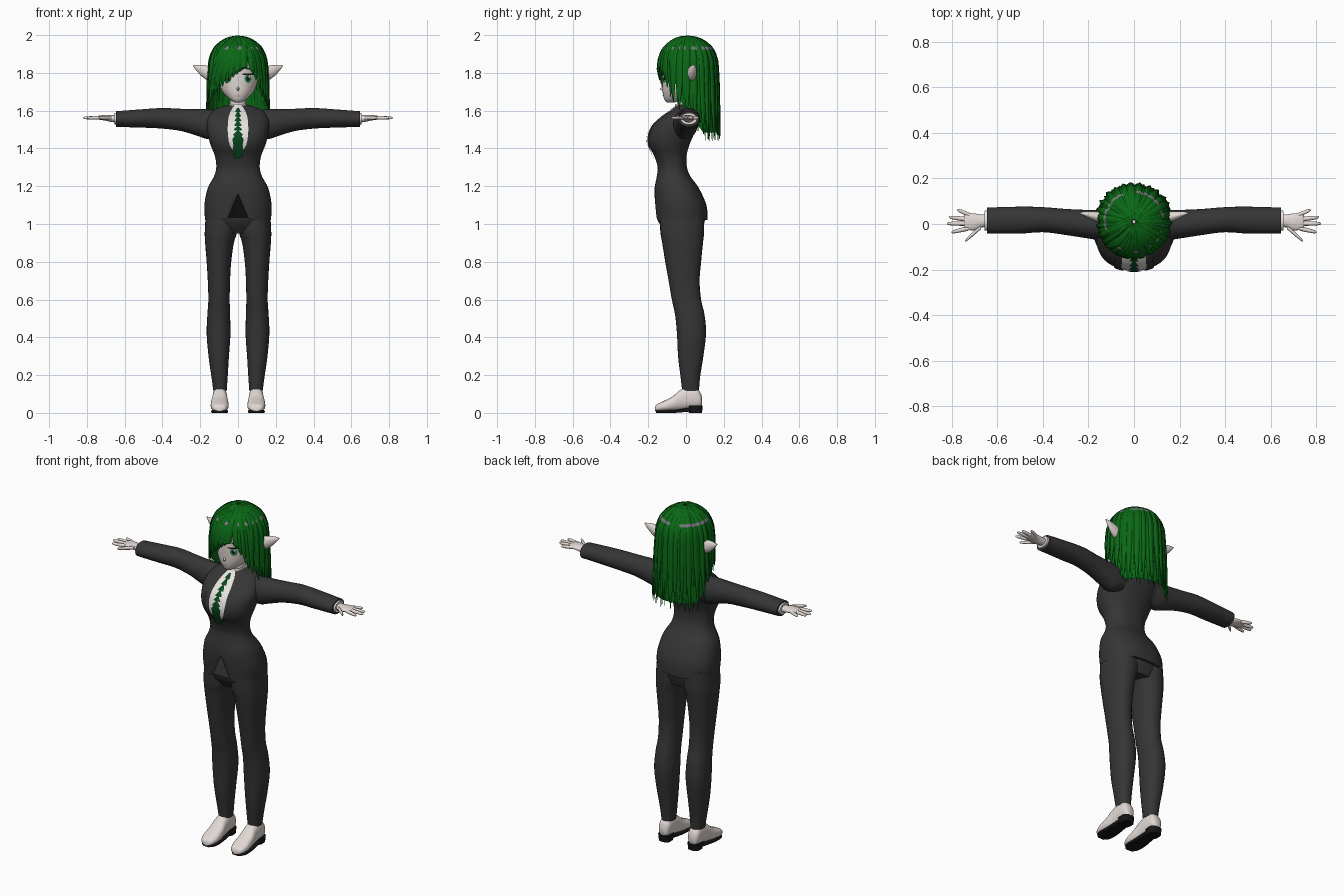
import bpy, bmesh, math, random
from math import sin, cos, pi, radians
from mathutils import Vector

random.seed(4)
if "Cube" in bpy.data.objects:
    bpy.data.objects.remove(bpy.data.objects["Cube"])


def material(name, *rgb):
    m = bpy.data.materials.new(name)
    m.use_nodes = True
    m.diffuse_color = (*rgb, 1)
    node = m.node_tree.nodes["Principled BSDF"]
    node.inputs["Base Color"].default_value = (*rgb, 1)
    node.inputs["Roughness"].default_value = .8
    return m


suit = material("charcoal suit", .036, .036, .037)
skin = material("pale skin", .76, .69, .66)
white = material("white shirt", .8, .77, .74)
green = material("green hair", .003, .14, .008)
shine = material("hair shine", .2, .19, .21)
tie_green = material("dark green tie", .003, .06, .012)
black = material("black", .008, .008, .008)
iris_green = material("iris green", .03, .25, .08)
lip = material("lip", .5, .35, .33)


def finish(name, bm, mats, mirror=False, closed=True):
    if closed:
        bmesh.ops.recalc_face_normals(bm, faces=bm.faces[:])
    me = bpy.data.meshes.new(name)
    bm.to_mesh(me)
    bm.free()
    for m in mats:
        me.materials.append(m)
    me.shade_smooth()
    me.set_sharp_from_angle(angle=radians(50))
    ob = bpy.data.objects.new(name, me)
    bpy.context.collection.objects.link(ob)
    if mirror:
        ob.modifiers.new("mirror", "MIRROR").use_mirror_merge = False
    return ob


def bridge(bm, rings, cap=True, wrap=True):
    """Join rings of points with quads."""
    rings = [[bm.verts.new(p) for p in r] for r in rings]
    n, rows = len(rings[0]), []
    for a, b in zip(rings, rings[1:]):
        rows.append([bm.faces.new((a[i], a[(i + 1) % n], b[(i + 1) % n], b[i]))
                     for i in range(n if wrap else n - 1)])
    if cap:
        bm.faces.new(rings[0][::-1])
        bm.faces.new(rings[-1])
    return rows


def smooth(rows, n=4):
    """Catmull-Rom refinement of a list of number rows."""
    out, last = [], len(rows) - 1
    for i in range(last):
        quad = [rows[min(max(i + d, 0), last)] for d in (-1, 0, 1, 2)]
        for k in range(n):
            t = k / n
            out.append([b + .5 * t * (c - a + t * (2 * a - 5 * b + 4 * c - d + t * (3 * (b - c) + d - a)))
                        for a, b, c, d in zip(*quad)])
    return out + [list(rows[-1])]


def loft(name, rows, mat, axis="z", e=2, seg=28, n=4, mirror=False):
    """Rows are (position, u low, u high, v low, v high) along an axis."""
    rings = []
    for t, u0, u1, v0, v1 in smooth(rows, n):
        ring = []
        for i in range(seg):
            c, s = cos(2 * pi * i / seg), sin(2 * pi * i / seg)
            u = (u0 + u1) / 2 + (u1 - u0) / 2 * math.copysign(abs(c) ** (2 / e), c)
            v = (v0 + v1) / 2 + (v1 - v0) / 2 * math.copysign(abs(s) ** (2 / e), s)
            ring.append({"x": (t, u, v), "y": (u, t, v), "z": (u, v, t)}[axis])
        rings.append(ring)
    bm = bmesh.new()
    bridge(bm, rings)
    return finish(name, bm, [mat], mirror)


def sym(rows):
    return [(z, -w, w, y0, y1) for z, w, y0, y1 in rows]


def front_y(rows, x, z, e):
    rows = smooth(rows)
    for a, b in zip(rows, rows[1:]):
        if a[0] <= z <= b[0]:
            t = (z - a[0]) / (b[0] - a[0])
            _, _, w, y0, y1 = [p + (q - p) * t for p, q in zip(a, b)]
            return (y0 + y1) / 2 - (y1 - y0) / 2 * max(0, 1 - abs(x / w) ** e) ** (1 / e)
    return rows[-1][3]


def plate(name, surface, strip, mat, off, e=2, cols=6, mirror=False):
    """Thin sheet over the front of a lofted surface; strip is (z, x low, x high), top down."""
    bm = bmesh.new()
    grid = []
    for z, x0, x1 in strip:
        xs = [x0 + (x1 - x0) * i / cols for i in range(cols + 1)]
        grid.append([(x, front_y(surface, x, z, e) - off, z) for x in xs])
    bridge(bm, grid[::-1], cap=False, wrap=False)
    return finish(name, bm, [mat], mirror, closed=False)


def disc(x, z, rx, rz, n=10):
    return [(z + rz * cos(pi * i / n), x - rx * sin(pi * i / n), x + rx * sin(pi * i / n)) for i in range(n + 1)]


# Jacket body, with an arched notch in the front hem
torso = sym([(1.02, .174, -.16, .115), (1.1, .178, -.166, .108), (1.19, .16, -.166, .068),
             (1.25, .128, -.155, .025), (1.3, .115, -.15, .005), (1.36, .122, -.168, .003),
             (1.41, .142, -.194, .015), (1.46, .157, -.2, .035), (1.52, .166, -.178, .062),
             (1.57, .158, -.125, .07), (1.605, .125, -.075, .065), (1.63, .055, -.045, .05)])
jacket = loft("jacket", torso, suit, e=2.3, seg=48)
for v in jacket.data.vertices:
    if v.co.y < -.05 and v.co.z < 1.16:
        v.co.z += (1.16 - v.co.z) * max(0, 1 - abs(v.co.x) / .06)
loft("trouser_seat", sym([(.95, .12, -.1, .08), (1.02, .165, -.15, .1), (1.1, .168, -.155, .095),
                          (1.19, .14, -.14, .05)]), suit, e=2.3)

# Sleeves and trouser legs
loft("sleeves", [(.1, -.06, .06, 1.46, 1.6), (.16, -.068, .062, 1.45, 1.608), (.21, -.062, .062, 1.465, 1.608),
                 (.3, -.048, .066, 1.492, 1.61), (.4, -.036, .074, 1.505, 1.614),
                 (.5, -.042, .076, 1.51, 1.608), (.645, -.042, .072, 1.514, 1.597)], suit, "x", mirror=True)
loft("trouser_legs", [(.115, .06, .13, -.02, .068), (.2, .054, .142, -.03, .076), (.3, .048, .156, -.042, .092),
                      (.42, .04, .166, -.048, .106), (.52, .042, .162, -.058, .098), (.6, .044, .157, -.075, .08),
                      (.7, .042, .16, -.092, .072), (.8, .036, .166, -.11, .08), (.9, .022, .174, -.126, .09),
                      (.96, .004, .176, -.136, .096), (1.06, -.005, .17, -.14, .096)], suit, e=2.2, mirror=True)

# Shoes with soles and heels
loft("shoes", [(-.165, .08, .115, .01, .03), (-.155, .063, .132, .008, .045), (-.12, .05, .144, .008, .062),
               (-.07, .051, .143, .01, .088), (-.03, .056, .137, .014, .122), (.01, .058, .134, .02, .138),
               (.05, .06, .132, .025, .135), (.075, .066, .126, .03, .11), (.085, .08, .112, .04, .08)],
     skin, "y", e=2.4, mirror=True)
loft("shoe_soles", [(-.16, .075, .12, 0, .014), (-.13, .054, .141, 0, .014), (-.06, .054, .14, 0, .016),
                    (.03, .062, .13, .008, .03)], black, "y", e=5, mirror=True)
loft("shoe_heels", [(0, .062, .13, .015, .085), (.038, .058, .134, .01, .088)], black, e=3, n=1, mirror=True)

# Shirt cuffs and hands
loft("shirt_cuffs", [(.61, -.03, .06, 1.522, 1.59), (.655, -.028, .058, 1.526, 1.588)], white, "x", n=1, mirror=True)
loft("palms", [(.63, -.012, .04, 1.536, 1.578), (.67, -.016, .042, 1.54, 1.576), (.7, -.028, .046, 1.547, 1.577),
               (.735, -.024, .046, 1.552, 1.574), (.745, -.015, .035, 1.556, 1.57)], skin, "x", mirror=True)
fingers = {"index": (.725, -.019, .8, -.036), "middle": (.73, .002, .82, .002), "ring": (.73, .02, .81, .03),
           "little": (.715, .037, .775, .062), "thumb": (.67, -.012, .74, -.074)}
for name, (x0, y0, x1, y1) in fingers.items():
    rows = []
    for t, r in ((0, .01), (.5, .0095), (.9, .007), (1, .002)):
        x, y = x0 + (x1 - x0) * t, y0 + (y1 - y0) * t
        rows.append((x, y - r, y + r, 1.562 - r, 1.562 + r))
    loft(name + "_fingers", rows, skin, "x", seg=10, n=2, mirror=True)

# Shirt front, lapels and tie
shirt = [(1.628, -.02, .02), (1.59, -.042, .042), (1.55, -.052, .052), (1.48, -.054, .054),
         (1.42, -.044, .044), (1.39, -.025, .025), (1.365, 0, 0)]
plate("shirt_front", torso, smooth(shirt), white, .004, 2.3)
plate("lapels", torso, smooth([(z, b, b + .034 * sin(pi * min(1, (z - 1.34) / .3)))
                               for z, a, b in shirt]), suit, .007, 2.3, mirror=True)
tie = []
for i in range(6):
    z = 1.615 - i * .024
    tie += [(z, -.005, .005), (z - .022, -.016 - .002 * i, .016 + .002 * i)]
tie += [(1.465, -.018, .018), (1.45, -.03, .03), (1.42, -.025, .025), (1.37, -.026, .026), (1.35, -.02, .02)]
plate("tie", torso, tie, tie_green, .009, 2.3)
loft("neck", sym([(1.56, .05, -.05, .045), (1.63, .042, -.045, .04), (1.72, .045, -.05, .04)]), skin)
loft("shirt_collar", sym([(1.58, .066, -.072, .055), (1.635, .05, -.055, .047)]), white, n=1)

# Head, nose, mouth and pointed ears
head = sym([(1.643, .016, -.1, -.06), (1.66, .044, -.115, -.01), (1.7, .083, -.124, .06), (1.75, .103, -.127, .09),
            (1.8, .113, -.128, .11), (1.87, .118, -.125, .12), (1.94, .09, -.09, .1), (1.975, .03, -.03, .04)])
loft("head", head, skin)
loft("nose", [(-.137, -.002, .002, 1.712, 1.716), (-.125, -.007, .007, 1.706, 1.728),
              (-.11, -.01, .01, 1.704, 1.745)], skin, "y", seg=12)
plate("mouth", head, disc(0, 1.678, .018, .003), lip, .003)
loft("ears", [(.1, .005, .045, 1.76, 1.815), (.15, .005, .055, 1.757, 1.835), (.19, .02, .056, 1.78, 1.842),
              (.22, .036, .054, 1.812, 1.842), (.237, .044, .05, 1.834, 1.84)], skin, "x", seg=16, mirror=True)

# Eyes as layered plates
for name, dx, dz, rx, rz, mat, off in (
        ("eye_whites", 0, 0, .031, .024, white, .002), ("irises", 0, 0, .018, .023, iris_green, .004),
        ("pupils", 0, 0, .008, .012, black, .006), ("eye_glints", .007, .01, .005, .006, white, .008),
        ("upper_lashes", .002, .023, .034, .005, black, .006), ("eyebrows", .003, .052, .03, .003, tie_green, .003)):
    plate(name, head, disc(.053 + dx, 1.77 + dz, rx, rz), mat, off, mirror=True)


# Hair surface: a dome that becomes a slightly flared curtain
def hair_point(a, z, k=1):
    s = math.sqrt(max(0, 1 - ((z - 1.83) / .165) ** 2)) if z > 1.83 else 1
    drop = max(0, 1.83 - z)
    return Vector(((.146 + .07 * drop) * s * k * cos(a), .01 + (.15 + .05 * drop) * s * k * sin(a), z))


def hair_end(a):
    return 1.455 + max(0, .5 - sin(a)) * .22


PHIS = (.06, .25, .45, .65, .8, .9, 1.0, 1.15, 1.35, 1.57)


def strand(bm, a0, a1, z_end, width, k=1.0):
    zs = [1.83 + .165 * cos(p) for p in PHIS] + [1.83 + (z_end - 1.83) * i / 7 for i in range(1, 8)]
    zs = [z for z in zs if z > z_end] + [z_end]
    last, rings = len(zs) - 1, []
    for i, z in enumerate(zs):
        t = i / last
        a = a0 + (a1 - a0) * t * t * (3 - 2 * t)
        p = hair_point(a, z, k)
        out = Vector((cos(a), sin(a), max(0, (z - 1.83) * 8))).normalized()
        side = Vector((-sin(a), cos(a), 0))
        w = width * min(1, .25 + 2.4 * t) * min(1, .12 + 3 * (1 - t))
        rings.append([p + side * w * cos(q * pi / 3) + out * w * .65 * sin(q * pi / 3) for q in range(6)])
    rows = bridge(bm, rings)
    if random.random() < .6:
        for f in rows[5]:
            f.material_index = 1


bm = bmesh.new()
STRANDS = 38
for i in range(STRANDS):
    a = radians(-34 + 248 * i / (STRANDS - 1))
    strand(bm, a, a + random.uniform(-.05, .05), hair_end(a) + random.uniform(-.02, .03),
           random.uniform(.014, .019), 1 + .03 * (i % 2))
finish("long_hair_strands", bm, [green, shine])

# Fringe swept to one side from the parting
bm = bmesh.new()
for i in range(13):
    t = i / 12
    strand(bm, radians(-125 + 55 * t), radians(-156 + 84 * t), 1.65 + .19 * t, .018, 1.01 + .02 * (i % 2))
for i in range(6):
    t = i / 5
    strand(bm, radians(-70 + 30 * t), radians(-66 + 38 * t), 1.835 - .19 * t, .016, 1.01 + .02 * (i % 2))
finish("fringe_strands", bm, [green, shine])

# Solid layer of hair beneath the strands
bm = bmesh.new()
shell = []
for i in range(17):
    ring = []
    for j in range(48):
        a = 2 * pi * j / 48
        z_end = hair_end(a) + .03 if sin(a) > -.45 else 1.86
        ring.append(hair_point(a, 1.993 + (z_end - 1.993) * (i / 16) ** 1.6, .97))
    shell.append(ring)
bridge(bm, shell, cap=False)
finish("hair_underlayer", bm, [green])
